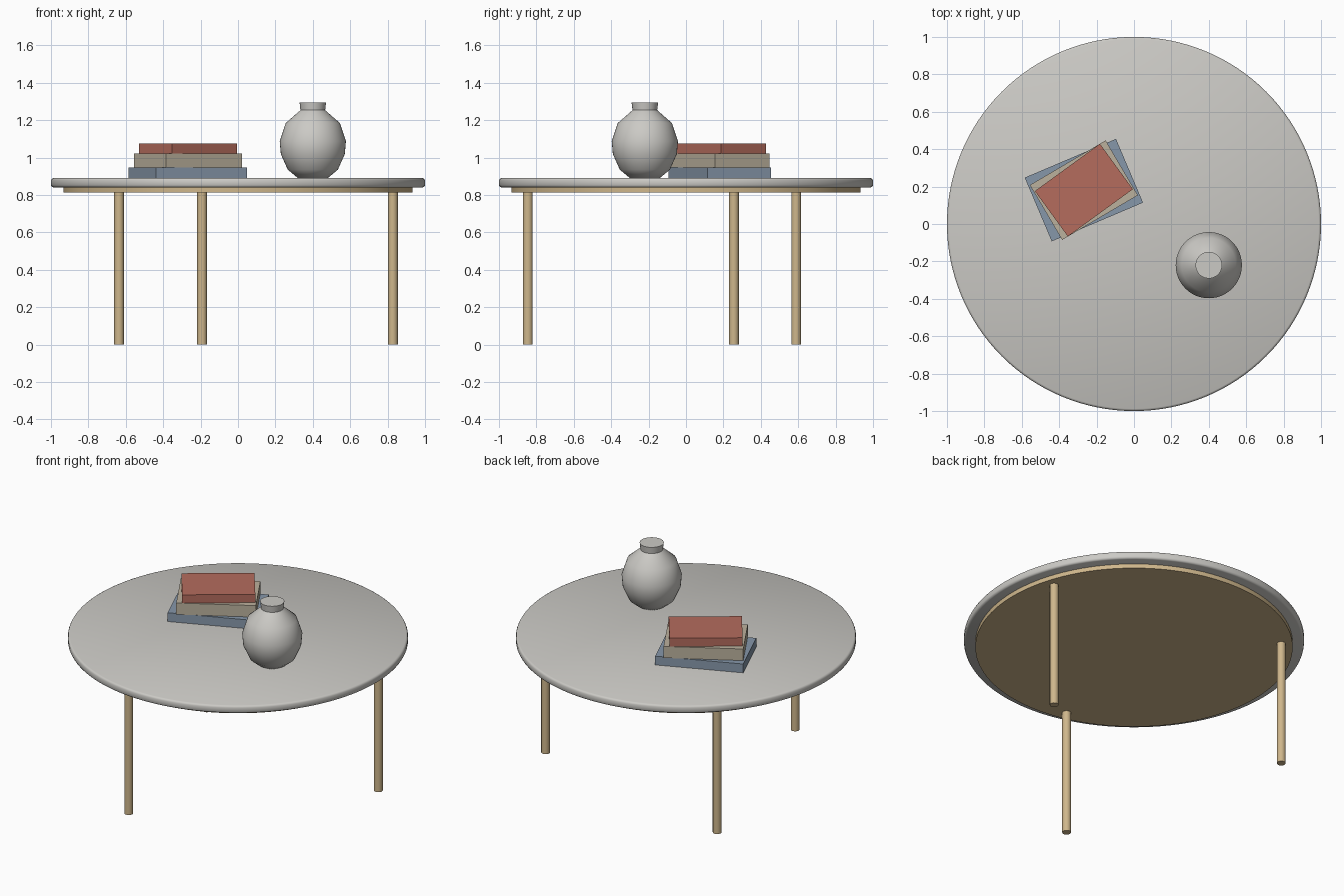
import bpy, bmesh, math
from mathutils import Matrix

if "Cube" in bpy.data.objects:
    bpy.data.objects.remove(bpy.data.objects["Cube"])


def material(name, rgb):
    m = bpy.data.materials.new(name)
    m.diffuse_color = (*rgb, 1)
    m.use_nodes = True
    m.node_tree.nodes["Principled BSDF"].inputs["Base Color"].default_value = m.diffuse_color
    return m


GREY = material("pale grey", (0.60, 0.59, 0.56))
WOOD = material("light wood", (0.62, 0.47, 0.26))
BLUE = material("slate blue", (0.24, 0.31, 0.40))
BEIGE = material("beige", (0.50, 0.44, 0.34))
RED = material("brick red", (0.46, 0.15, 0.11))


def finish(name, bm, mat, smooth=True):
    bmesh.ops.recalc_face_normals(bm, faces=bm.faces)
    mesh = bpy.data.meshes.new(name)
    bm.to_mesh(mesh)
    bm.free()
    ob = bpy.data.objects.new(name, mesh)
    bpy.context.collection.objects.link(ob)
    mesh.materials.append(mat)
    if smooth:
        bpy.ops.object.select_all(action='DESELECT')
        ob.select_set(True)
        bpy.context.view_layer.objects.active = ob
        bpy.ops.object.shade_smooth_by_angle(angle=math.radians(40))
    return ob


def lathe(name, profile, mat, x=0, y=0, sides=64):
    """Revolve (radius, z) points about a vertical axis and cap both ends."""
    bm = bmesh.new()
    rings = []
    for r, z in profile:
        rings.append([bm.verts.new((x + r * math.cos(a), y + r * math.sin(a), z))
                      for a in (2 * math.pi * i / sides for i in range(sides))])
    for low, high in zip(rings, rings[1:]):
        for i in range(sides):
            j = (i + 1) % sides
            bm.faces.new((low[i], low[j], high[j], high[i]))
    bm.faces.new(rings[0])
    bm.faces.new(rings[-1])
    return finish(name, bm, mat)


def book(name, width, depth, z0, z1, degrees, mat):
    bm = bmesh.new()
    bmesh.ops.create_cube(bm, size=1, matrix=(
        Matrix.Translation((-0.268, 0.181, (z0 + z1) / 2))
        @ Matrix.Rotation(math.radians(degrees), 4, 'Z')
        @ Matrix.Diagonal((width, depth, z1 - z0, 1))))
    return finish(name, bm, mat, smooth=False)


# Table top with rounded rim, and the wooden disc under it
lathe("table_top", [(0.988, 0.840), (0.996, 0.844), (1.0, 0.852),
                    (1.0, 0.878), (0.996, 0.886), (0.988, 0.890)], GREY, sides=128)
lathe("under_disc", [(0.933, 0.812), (0.933, 0.840)], WOOD, sides=128)

# Three legs spaced evenly
for i in range(3):
    a = math.radians(17.2 + 120 * i)
    lathe(f"leg_{i + 1}", [(0.026, 0), (0.026, 0.812)], WOOD,
          0.867 * math.cos(a), 0.867 * math.sin(a), sides=24)

# Stack of twisted books
book("bottom_book", 0.53, 0.37, 0.890, 0.947, 23, BLUE)
book("middle_book", 0.47, 0.34, 0.947, 1.022, 30.5, BEIGE)
book("top_book", 0.43, 0.30, 1.022, 1.076, 36, RED)

# Vase with a coarse profile and a short flared neck
lathe("vase", [(0.08, 0.890), (0.134, 0.935), (0.171, 1.018), (0.177, 1.087),
               (0.145, 1.184), (0.066, 1.253), (0.071, 1.295)], GREY, 0.4, -0.22, sides=48)
